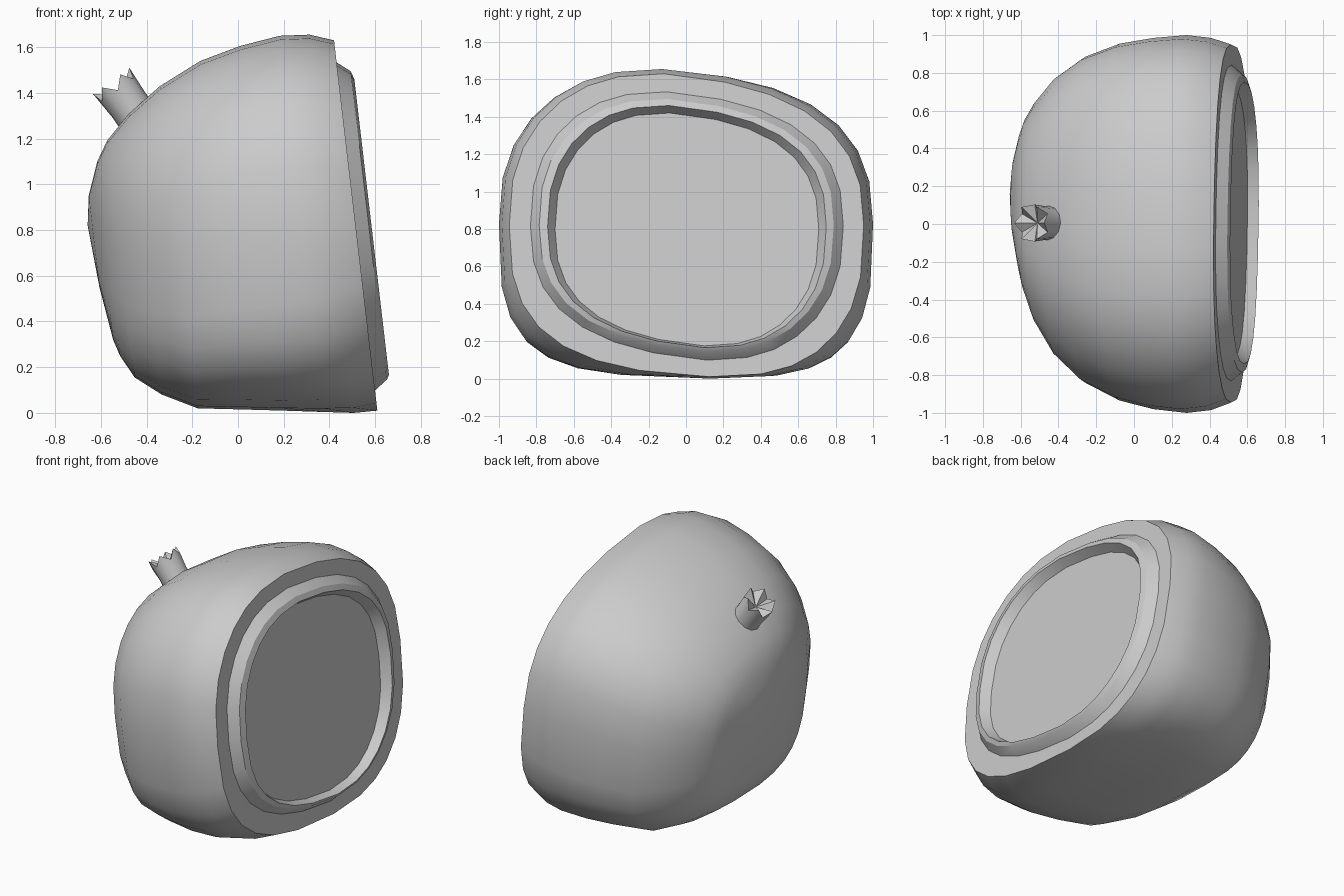
import bpy, math
from mathutils import Vector

if "Cube" in bpy.data.objects:
    bpy.data.objects.remove(bpy.data.objects["Cube"])

SEG = 28      # sides around the fruit
TILT = 0.117  # lean of the cut face


def make_object(name, verts, faces, angle):
    mesh = bpy.data.meshes.new(name)
    mesh.from_pydata(verts, [], faces)
    mesh.validate()
    obj = bpy.data.objects.new(name, mesh)
    bpy.context.collection.objects.link(obj)
    bpy.ops.object.select_all(action='DESELECT')
    obj.select_set(True)
    bpy.context.view_layer.objects.active = obj
    bpy.ops.object.mode_set(mode='EDIT')
    bpy.ops.mesh.select_all(action='SELECT')
    bpy.ops.mesh.normals_make_consistent(inside=False)
    bpy.ops.object.mode_set(mode='OBJECT')
    bpy.ops.object.shade_smooth_by_angle(angle=math.radians(angle))
    return obj


def section(u, y0, y1, z0, z1, low=2.5, top_dip=0.04, low_dip=0.0):
    """Lopsided rounded outline in a leaning plane; low = squareness of the lower half."""
    ring = []
    for i in range(SEG):
        a = math.tau * i / SEG
        c, s = math.cos(a), math.sin(a)
        n = 2.5 if s >= 0 else low
        c = math.copysign(abs(c) ** (2 / n), c)
        s = math.copysign(abs(s) ** (2 / n), s)
        hy, hz = (y1 - y0) / 2, (z1 - z0) / 2
        z = (z0 + z1) / 2 + s * hz
        dip = top_dip if s > 0 else -low_dip
        z -= dip * hz * max(0, c * s) * 2
        y = (y0 + y1) / 2 + c * hy - 0.13 * s * abs(s) ** 3 * hy * (1 - abs(c))
        ring.append(Vector((u - TILT * (z - 0.82), y, z)))
    return ring


def bridge(rings, n):
    faces = []
    for r in range(len(rings) - 1):
        for i in range(n):
            j = (i + 1) % n
            a, b = r * n, (r + 1) * n
            faces.append((a + i, a + j, b + j, b + i))
    return faces


# Skin: stations from the closed back to the cut face
# (u, y min, y max, z min, z max, lower squareness, upper dip, lower dip)
stations = [
    (-0.638, -0.08, 0.35, 0.55, 0.95, 2.4), (-0.605, -0.28, 0.50, 0.32, 1.04, 2.8),
    (-0.583, -0.37, 0.56, 0.25, 1.10, 3.0), (-0.53, -0.52, 0.65, 0.155, 1.19, 3.2),
    (-0.42, -0.70, 0.78, 0.08, 1.31, 3.4), (-0.27, -0.84, 0.885, 0.02, 1.43, 3.6),
    (-0.08, -0.935, 0.955, 0.015, 1.54, 3.6), (0.10, -0.98, 0.985, 0.01, 1.605, 3.6),
    (0.28, -1.0, 1.0, 0.004, 1.65, 3.4, 0.04, 0.005),
    (0.41, -0.985, 0.985, 0.0, 1.655, 3.1, 0.05, 0.015),
    (0.515, -0.945, 0.95, 0.01, 1.63, 2.8, 0.06, 0.035),
]
rings = [section(*s) for s in stations]
verts = [v for r in rings for v in r]
faces = bridge(rings, SEG)
verts.append(Vector((-0.658, 0.16, 0.82)))
faces += [(len(verts) - 1, (i + 1) % SEG, i) for i in range(SEG)]
faces.append(tuple(range((len(rings) - 1) * SEG, len(rings) * SEG)))
make_object("fruit_skin", verts, faces, 40)

# Inner rim: raised lip around a shallow recess on the cut face
lip = [
    (0.505, -0.84, 0.85, 0.09, 1.54), (0.572, -0.785, 0.79, 0.145, 1.495),
    (0.584, -0.74, 0.75, 0.165, 1.46), (0.526, -0.70, 0.71, 0.175, 1.42),
]
rings = [section(*s, 2.5, 0.06, 0.06) for s in lip]
verts = [v for r in rings for v in r]
faces = bridge(rings, SEG)
faces.append(tuple(range(3 * SEG, 4 * SEG)))
faces.append(tuple(range(SEG)))
make_object("inner_rim", verts, faces, 25)

# Crown: short flared tube ending in a star of pointed sepals
N = 12  # six tips, six notches
axis = Vector((-0.59, 0, 0.81)).normalized()
side = Vector((axis.z, 0, -axis.x))
base = Vector((-0.44, 0.005, 1.295))


def crown_ring(radius, low, high):
    out = []
    for i in range(N):
        a = math.tau * i / N
        h = high if i % 2 == 0 else low
        out.append(base + axis * h + side * radius * math.cos(a)
                   + Vector((0, 1, 0)) * radius * math.sin(a))
    return out


rings = [crown_ring(0.095, -0.06, -0.06), crown_ring(0.09, 0.06, 0.06),
         crown_ring(0.098, 0.145, 0.195)]
verts = [v for r in rings for v in r]
faces = bridge(rings, N)
verts.append(base + axis * 0.12)
faces += [(2 * N + i, 2 * N + (i + 1) % N, len(verts) - 1) for i in range(N)]
faces.append(tuple(range(N)))
make_object("crown", verts, faces, 35)
